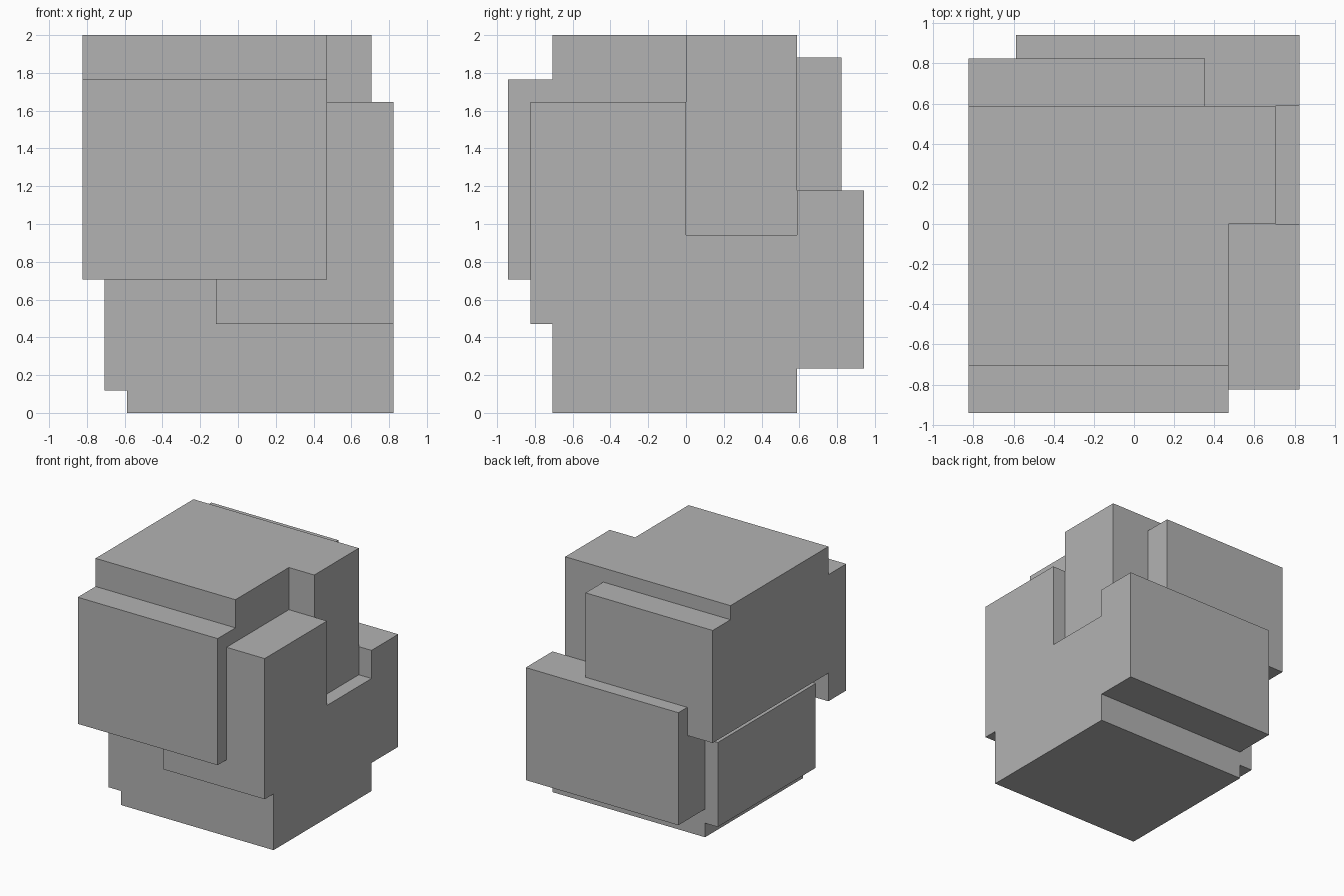
import bpy
import bmesh

default = bpy.data.objects.get("Cube")
if default:
    bpy.data.objects.remove(default, do_unlink=True)

U = 2 / 17  # the whole model sits on a grid, 17 steps tall

grey = bpy.data.materials.new("plain_grey")
grey.use_nodes = True
colour = (0.45, 0.45, 0.45, 1)
grey.diffuse_color = colour
grey.node_tree.nodes["Principled BSDF"].inputs["Base Color"].default_value = colour


def prism(name, outline, z0, z1):
    """Extrude a flat outline (grid steps) from z0 up to z1."""
    bm = bmesh.new()
    base = bm.faces.new([bm.verts.new((x * U, y * U, z0 * U)) for x, y in outline])
    top = bmesh.ops.extrude_face_region(bm, geom=[base])["geom"]
    verts = [v for v in top if isinstance(v, bmesh.types.BMVert)]
    bmesh.ops.translate(bm, verts=verts, vec=(0, 0, (z1 - z0) * U))
    bmesh.ops.recalc_face_normals(bm, faces=bm.faces)
    mesh = bpy.data.meshes.new(name)
    bm.to_mesh(mesh)
    bm.free()
    mesh.materials.append(grey)
    obj = bpy.data.objects.new(name, mesh)
    bpy.context.collection.objects.link(obj)
    return obj


def block(name, x, y, z):
    """Box given by its range along each axis."""
    return prism(name, [(x[0], y[0]), (x[1], y[0]), (x[1], y[1]), (x[0], y[1])], *z)


# Main masses: lower core and the notched upper block
block("lower_core", (-5, 7), (-6, 5), (0, 8))
prism("upper_block", [(-7, -6), (4, -6), (4, 0), (6, 0), (6, 5), (-7, 5)], 8, 17)

# Slabs on the front
block("front_upper_slab", (-7, 4), (-8, -6), (6, 15))
block("front_corner_slab", (-1, 7), (-7, -6), (4, 14))
block("side_upper_slab", (4, 7), (-6, 0), (8, 14))

# Slabs on the back
block("back_lower_slab", (-5, 7), (5, 8), (2, 10))
block("back_upper_slab", (-7, 3), (5, 7), (8, 16))

# Thin slab on the right side
block("side_lower_slab", (-6, -5), (-6, 5), (1, 7))
